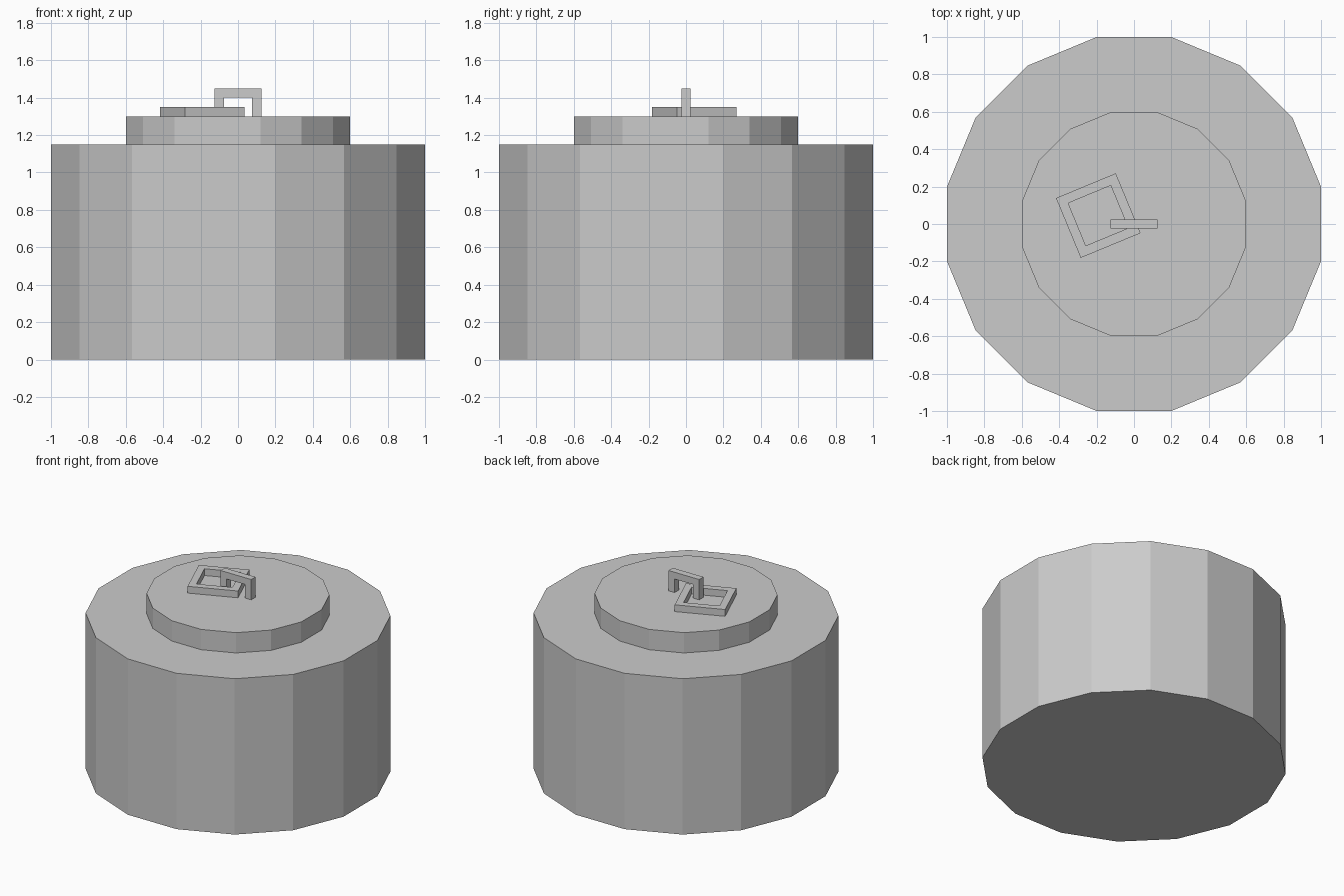
import bpy, bmesh, math
from mathutils import Matrix

cube = bpy.data.objects.get("Cube")
if cube:
    bpy.data.objects.remove(cube, do_unlink=True)

# Single plain grey material
grey = bpy.data.materials.new("plain_grey")
grey.use_nodes = True
COLOR = (0.6, 0.6, 0.6, 1)
grey.diffuse_color = COLOR
grey.node_tree.nodes["Principled BSDF"].inputs["Base Color"].default_value = COLOR


def add_object(name, bm):
    bmesh.ops.recalc_face_normals(bm, faces=bm.faces[:])
    mesh = bpy.data.meshes.new(name)
    bm.to_mesh(mesh)
    bm.free()
    mesh.materials.append(grey)
    obj = bpy.data.objects.new(name, mesh)
    bpy.context.collection.objects.link(obj)
    return obj


def drum(name, apothem, z0, z1, sides=16):
    """Flat-sided cylinder with a flat facing each axis."""
    bm = bmesh.new()
    r = apothem / math.cos(math.pi / sides)
    ring = [bm.verts.new((r * math.cos((i + 0.5) * math.tau / sides),
                          r * math.sin((i + 0.5) * math.tau / sides), z0))
            for i in range(sides)]
    base = bm.faces.new(ring)
    solid = bmesh.ops.extrude_face_region(bm, geom=[base], use_keep_orig=True)
    top = [v for v in solid["geom"] if isinstance(v, bmesh.types.BMVert)]
    bmesh.ops.translate(bm, verts=top, vec=(0, 0, z1 - z0))
    return add_object(name, bm)


def square_frame(name, half, border, height):
    """Open square frame standing on its own origin."""
    bm = bmesh.new()
    corners = [(-1, -1), (1, -1), (1, 1), (-1, 1)]
    loops = [[bm.verts.new((x * h, y * h, z)) for x, y in corners]
             for h, z in ((half, 0), (half, height),
                          (half - border, height), (half - border, 0))]
    for k in range(4):
        a, b = loops[k], loops[(k + 1) % 4]
        for i in range(4):
            j = (i + 1) % 4
            bm.faces.new((a[i], a[j], b[j], b[i]))
    return add_object(name, bm)


def arch(name, half_w, half_d, bar, z0, z1):
    """Square-cornered handle made by extruding its outline."""
    outline = [(-half_w, z0), (-half_w, z1), (half_w, z1), (half_w, z0),
               (half_w - bar, z0), (half_w - bar, z1 - bar),
               (bar - half_w, z1 - bar), (bar - half_w, z0)]
    bm = bmesh.new()
    face = bm.faces.new([bm.verts.new((x, -half_d, z)) for x, z in outline])
    solid = bmesh.ops.extrude_face_region(bm, geom=[face], use_keep_orig=True)
    back = [v for v in solid["geom"] if isinstance(v, bmesh.types.BMVert)]
    bmesh.ops.translate(bm, verts=back, vec=(0, 2 * half_d, 0))
    return add_object(name, bm)


# Main body and lid
drum("body", 1.0, 0.0, 1.15)
drum("lid", 0.6, 1.15, 1.3)

# Pull ring lying on the lid, turned and off centre
ring = square_frame("pull_ring", 0.173, 0.05, 0.05)
ring.matrix_world = (Matrix.Translation((-0.191, 0.045, 1.3))
                     @ Matrix.Rotation(math.radians(22.5), 4, "Z"))

# Upright loop holding the ring
arch("ring_holder", 0.125, 0.025, 0.05, 1.3, 1.45)
